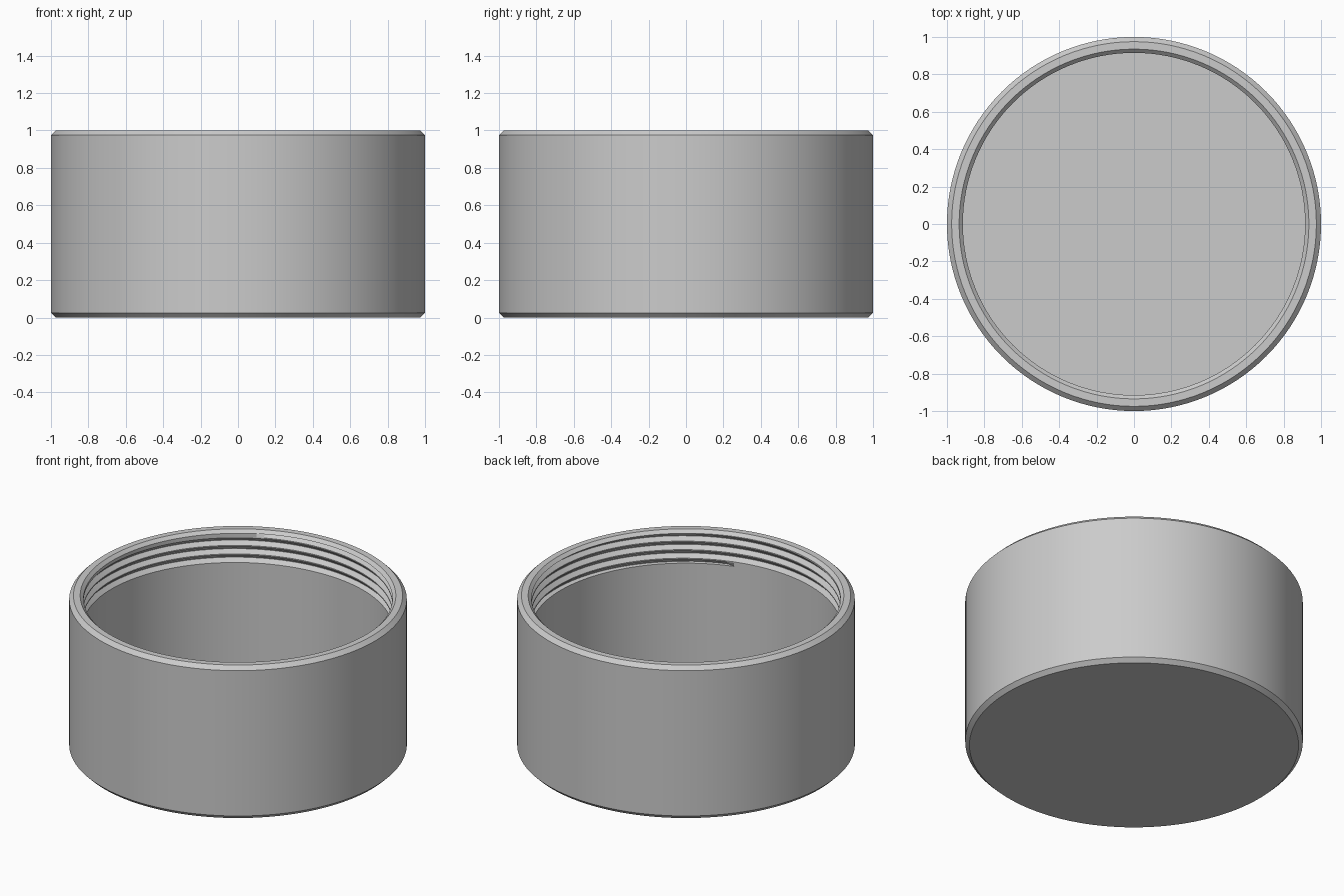
import bpy
import bmesh
from math import cos, sin, pi

if "Cube" in bpy.data.objects:
    bpy.data.objects.remove(bpy.data.objects["Cube"])

SEGMENTS = 128
BORE, ROOT = 0.915, 0.938        # thread crest and groove radii
PITCH = 0.056
LOW, HIGH = 0.785, 0.98          # threaded zone
TURNS = 7

grey = bpy.data.materials.new("plain grey")
grey.use_nodes = True
colour = (0.6, 0.6, 0.6, 1)
grey.diffuse_color = colour
grey.node_tree.nodes["Principled BSDF"].inputs["Base Color"].default_value = colour


def helix_row(phase, radius):
    """One helical edge of the thread, clamped to the threaded zone."""
    def point(turn):
        z = 0.907 + PITCH * (phase + turn)
        if z <= LOW:
            return BORE, LOW
        if z >= HIGH:
            return BORE, HIGH
        return radius, z
    return point


def ring(radius, z):
    return lambda turn: (radius, z)


# Profile from the underside, over the rim, down the thread to the floor
rows = [ring(0.975, 0), ring(1, 0.025), ring(1, 0.975), ring(0.975, 1),
        ring(0.935, 1), ring(BORE, HIGH)]
for k in range(TURNS - 3, -TURNS, -1):
    for phase, radius in ((0.98, ROOT), (0.55, BORE), (0.43, BORE), (0.02, ROOT)):
        rows.append(helix_row(k + phase, radius))
rows += [ring(BORE, LOW), ring(BORE, 0.06)]

bm = bmesh.new()
columns = []
for i in range(SEGMENTS + 1):
    turn = i / SEGMENTS
    a = 2 * pi * turn
    column = []
    for row in rows:
        r, z = row(turn)
        column.append(bm.verts.new((r * cos(a), r * sin(a), z)))
    columns.append(column)

# Wall faces
for left, right in zip(columns, columns[1:]):
    for j in range(len(rows) - 1):
        bm.faces.new((left[j], right[j], right[j + 1], left[j + 1]))

# Underside and floor caps
bm.faces.new([c[0] for c in reversed(columns[:-1])])
bm.faces.new([c[-1] for c in columns[:-1]])

# Collapse the clamped rows and close the seam
bmesh.ops.remove_doubles(bm, verts=bm.verts, dist=0.0003)
bmesh.ops.dissolve_degenerate(bm, dist=0.0003, edges=bm.edges)
bmesh.ops.recalc_face_normals(bm, faces=bm.faces)

mesh = bpy.data.meshes.new("threaded_cap")
bm.to_mesh(mesh)
bm.free()
mesh.materials.append(grey)
cap = bpy.data.objects.new("threaded_cap", mesh)
bpy.context.collection.objects.link(cap)

bpy.ops.object.select_all(action='DESELECT')
cap.select_set(True)
bpy.context.view_layer.objects.active = cap
bpy.ops.object.shade_smooth_by_angle(angle=0.4)
